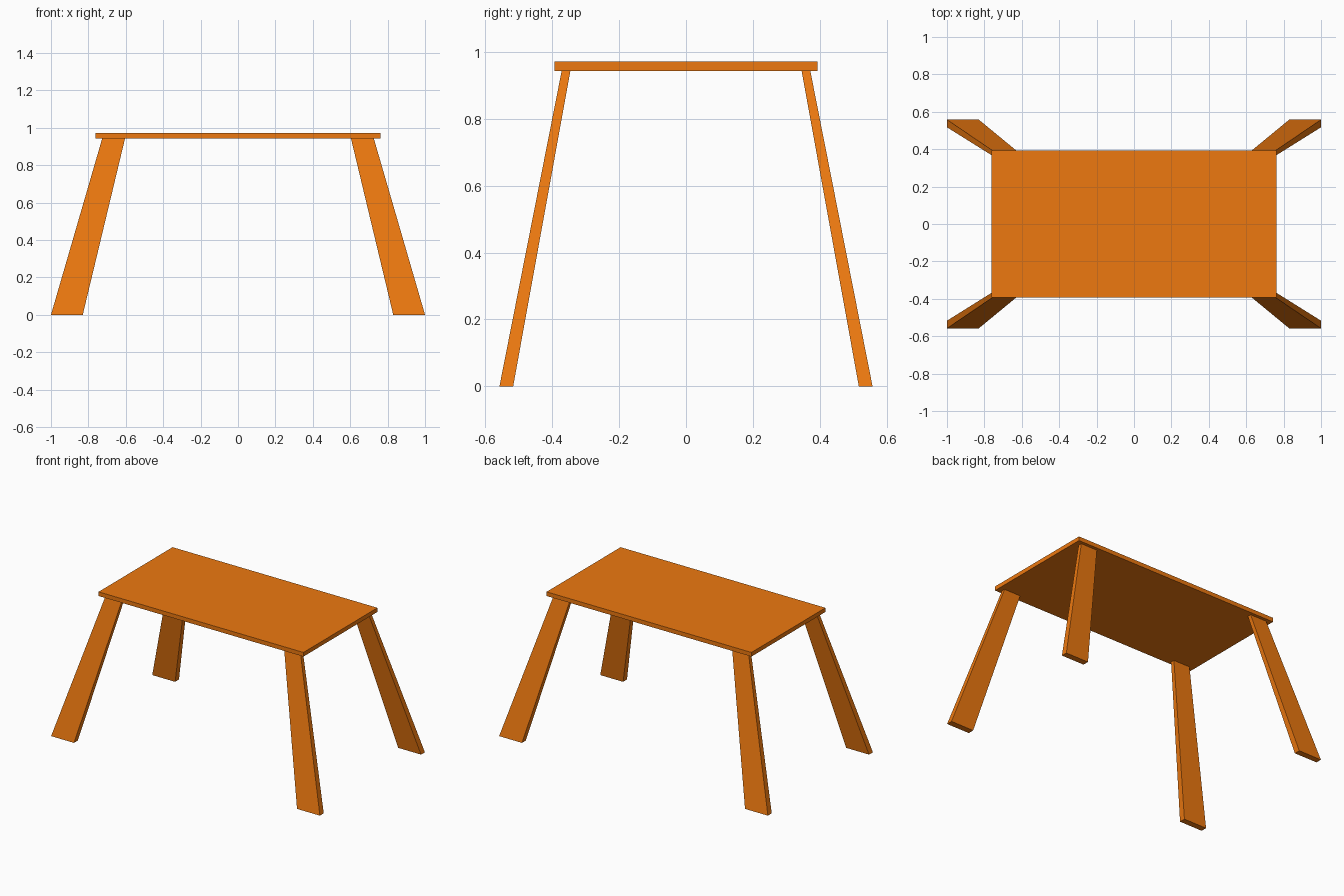
import bpy, bmesh

if "Cube" in bpy.data.objects:
    bpy.data.objects.remove(bpy.data.objects["Cube"])

wood = bpy.data.materials.new("orange_wood")
wood.diffuse_color = (0.85, 0.19, 0.005, 1)
wood.use_nodes = True
wood.node_tree.nodes["Principled BSDF"].inputs["Base Color"].default_value = wood.diffuse_color


def tapered_block(name, bottom, top):
    """Box between two level rectangles, each given as (x0, x1, y0, y1, z)."""
    bm = bmesh.new()
    rings = []
    for x0, x1, y0, y1, z in (bottom, top):
        corners = ((x0, y0), (x1, y0), (x1, y1), (x0, y1))
        rings.append([bm.verts.new((x, y, z)) for x, y in corners])
    low, high = rings
    bm.faces.new(low[::-1])
    bm.faces.new(high)
    for i in range(4):
        j = (i + 1) % 4
        bm.faces.new((low[i], low[j], high[j], high[i]))
    mesh = bpy.data.meshes.new(name)
    bm.to_mesh(mesh)
    bm.free()
    mesh.materials.append(wood)
    obj = bpy.data.objects.new(name, mesh)
    bpy.context.collection.objects.link(obj)
    return obj


# Thin rectangular top
UNDERSIDE, SURFACE = 0.943, 0.971
top_size = (-0.762, 0.762, -0.393, 0.393)
tapered_block("table_top", (*top_size, UNDERSIDE), (*top_size, SURFACE))


# Four splayed plank legs, wider at the foot
def span(a, b, side):
    return sorted((a * side, b * side))


for y_name, sy in (("front", -1), ("back", 1)):
    for x_name, sx in (("left", -1), ("right", 1)):
        foot = (*span(0.83, 1.0, sx), *span(0.517, 0.558, sy), 0)
        head = (*span(0.604, 0.726, sx), *span(0.346, 0.372, sy), UNDERSIDE)
        tapered_block(f"{y_name}_{x_name}_leg", foot, head)
